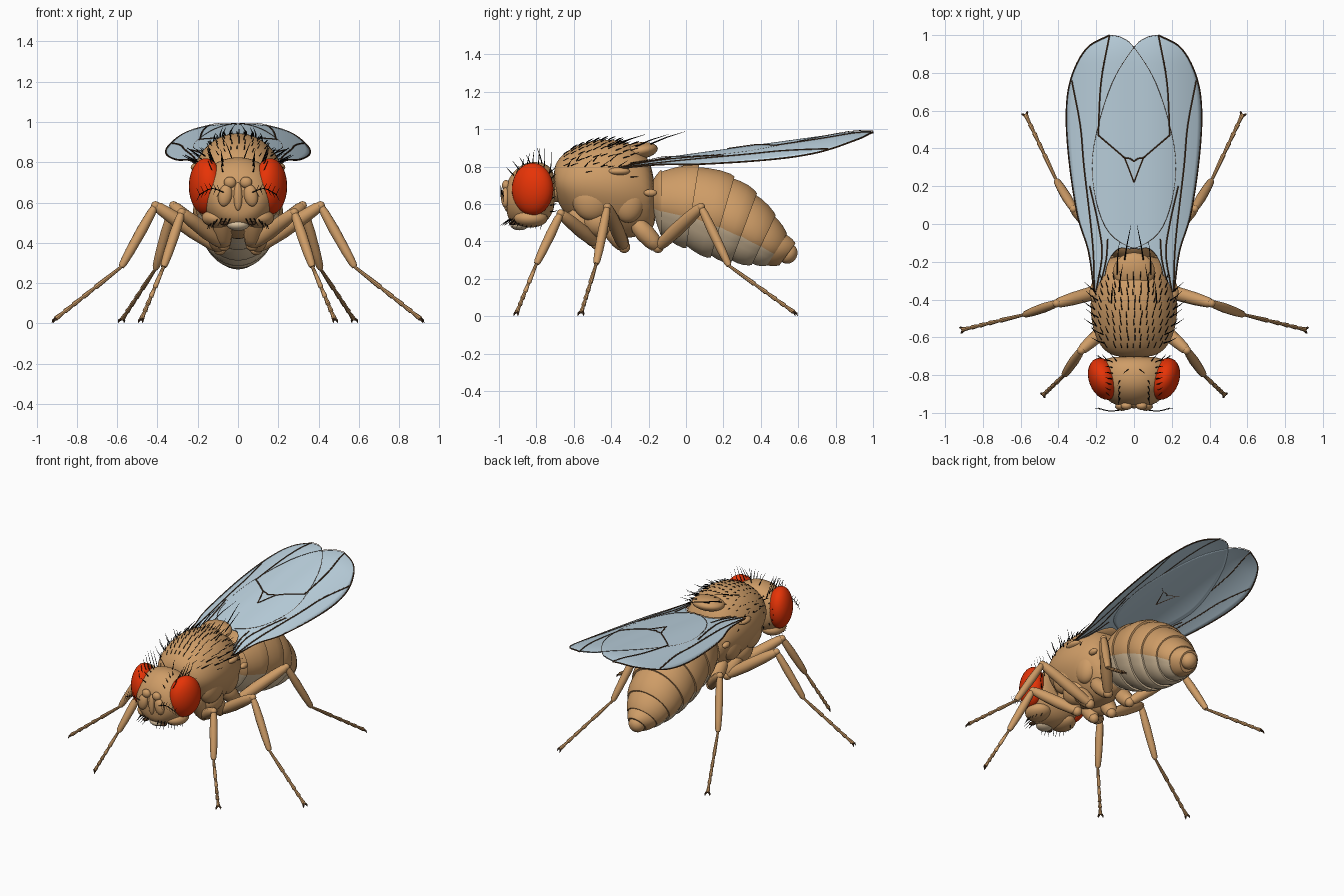
import bpy, bmesh, math, random
from mathutils import Vector, Matrix, Euler
from mathutils.bvhtree import BVHTree

random.seed(4)
default_cube = bpy.data.objects.get("Cube")
if default_cube:
    bpy.data.objects.remove(default_cube, do_unlink=True)


def material(name, r, g, b):
    mat = bpy.data.materials.new(name)
    mat.use_nodes = True
    mat.diffuse_color = (r, g, b, 1)
    mat.node_tree.nodes["Principled BSDF"].inputs["Base Color"].default_value = (r, g, b, 1)
    return mat


TAN = material("tan body", .62, .335, .135)
PALE = material("pale belly", .70, .54, .35)
RED = material("red eye", .84, .035, .002)
WING = material("blue grey wing", .54, .69, .79)
VEIN = material("dark brown vein", .075, .035, .015)
BLACK = material("black bristle", .002, .002, .002)
SIDES = (("left", 1), ("right", -1))


def finish(name, bm, *mats, angle=40, subdivide=0):
    """Turn a bmesh into a smooth shaded object."""
    bmesh.ops.recalc_face_normals(bm, faces=bm.faces)
    mesh = bpy.data.meshes.new(name)
    bm.to_mesh(mesh)
    bm.free()
    obj = bpy.data.objects.new(name, mesh)
    bpy.context.collection.objects.link(obj)
    for mat in mats:
        mesh.materials.append(mat)
    bpy.ops.object.select_all(action='DESELECT')
    obj.select_set(True)
    bpy.context.view_layer.objects.active = obj
    bpy.ops.object.shade_smooth_by_angle(angle=math.radians(angle))
    if subdivide:
        sub = obj.modifiers.new("smooth", 'SUBSURF')
        sub.levels = sub.render_levels = subdivide
    return obj


def skin(bm, rings):
    """Bridge vertex rings and cap both ends."""
    n = len(rings[0])
    rings = [[bm.verts.new(p) for p in ring] for ring in rings]
    faces = []
    for a, b in zip(rings, rings[1:]):
        for i in range(n):
            j = (i + 1) % n
            faces.append((i, bm.faces.new((a[i], a[j], b[j], b[i]))))
    bm.faces.new(rings[0])
    bm.faces.new(rings[-1])
    return faces


BELLY = -.3


def section(yt, zt, yb, zb, width, n=24, scale=1, taper=0, belly=1):
    """Oval ring from a top point, a bottom point and a half width."""
    top, bottom = Vector((0, yt, zt)), Vector((0, yb, zb))
    mid, half = (top + bottom) / 2, (top - bottom) / 2 * scale
    ring = []
    for i in range(n):
        a = math.tau * (i + .5) / n
        s, c = math.sin(a), math.cos(a)
        k = belly if s < BELLY else 1
        w = width * scale * (1 - taper * max(0, -s))
        ring.append(mid + half * s * k + Vector((w * c * k, 0, 0)))
    return ring


def tube(bm, pts, radii, sides=8):
    pts = [Vector(p) for p in pts]
    run = (pts[-1] - pts[0]).normalized()
    ref = Vector((1, 0, 0)) if abs(run.x) < .6 else Vector((0, 1, 0))
    rings = []
    for i, p in enumerate(pts):
        t = pts[min(i + 1, len(pts) - 1)] - pts[max(i - 1, 0)]
        u = t.cross(ref).normalized()
        v = t.cross(u).normalized()
        turn = [math.tau * k / sides for k in range(sides)]
        rings.append([p + (u * math.cos(a) + v * math.sin(a)) * radii[i] for a in turn])
    skin(bm, rings)


def smooth_path(pts, count):
    """Sample a Catmull-Rom curve through the points."""
    pts = [Vector(p) for p in pts]
    pts = [pts[0] * 2 - pts[1]] + pts + [pts[-1] * 2 - pts[-2]]
    out = []
    for k in range(count + 1):
        f = k / count * (len(pts) - 3)
        i = min(int(f), len(pts) - 4)
        t = f - i
        a, b, c, d = pts[i:i + 4]
        out.append((b * 2 + (c - a) * t + (a * 2 - b * 5 + c * 4 - d) * t * t
                    + (b * 3 - a - c * 3 + d) * t ** 3) / 2)
    return out


def flat_path(pts, count):
    return smooth_path([p + (0,) for p in pts], count)


def ellipsoid(name, loc, radii, mat, rot=(0, 0, 0)):
    bm = bmesh.new()
    place = Matrix.LocRotScale(Vector(loc), Euler(rot), Vector(radii))
    bmesh.ops.create_uvsphere(bm, u_segments=28, v_segments=16, radius=1, matrix=place)
    return finish(name, bm, mat)


def loft(name, rows, taper):
    bm = bmesh.new()
    skin(bm, [section(*row, taper=taper) for row in rows])
    return finish(name, bm, TAN, angle=80, subdivide=2)


# Head and thorax
head = loft("head", [(-.70, .74, -.70, .60, .09), (-.715, .79, -.715, .54, .17),
                     (-.76, .825, -.77, .48, .205), (-.84, .83, -.85, .47, .2),
                     (-.90, .80, -.91, .475, .165), (-.95, .74, -.945, .51, .125),
                     (-.965, .68, -.96, .55, .08)], 0)
thorax = loft("thorax", [(-.71, .78, -.70, .64, .09), (-.69, .84, -.66, .56, .16),
                         (-.61, .91, -.58, .48, .215), (-.46, .955, -.46, .43, .24),
                         (-.33, .94, -.33, .41, .23), (-.24, .90, -.22, .43, .19),
                         (-.17, .80, -.15, .48, .14)], .25)
scutellum = ellipsoid("scutellum", (0, -.25, .885), (.11, .1, .045), TAN, (.14, 0, 0))
ellipsoid("neck", (0, -.70, .68), (.08, .06, .07), TAN)
ellipsoid("proboscis", (0, -.89, .49), (.055, .05, .03), PALE)
ellipsoid("face_ridge", (0, -.957, .63), (.022, .02, .07), TAN)

for side, s in SIDES:
    ellipsoid("eye_" + side, (.16 * s, -.82, .68), (.079, .115, .14), RED, (0, 0, -.36 * s))
    ellipsoid("antenna_base_" + side, (.04 * s, -.962, .7), (.03, .022, .028), TAN)
    ellipsoid("antenna_" + side, (.064 * s, -.965, .635), (.034, .024, .055), TAN, (0, -.2 * s, 0))
    ellipsoid("cheek_" + side, (.1 * s, -.83, .525), (.08, .09, .05), TAN)
    ellipsoid("mouth_palp_" + side, (.07 * s, -.925, .497), (.02, .022, .01), VEIN)
    ellipsoid("side_plate_" + side, (.14 * s, -.5, .63), (.07, .11, .12), TAN)
    ellipsoid("lower_plate_" + side, (.1 * s, -.45, .51), (.08, .1, .09), TAN)
    ellipsoid("rear_plate_" + side, (.135 * s, -.31, .62), (.065, .09, .12), TAN)
    ellipsoid("wing_hinge_" + side, (.2 * s, -.36, .775), (.035, .06, .022), TAN)
    ellipsoid("balancer_" + side, (.18 * s, -.19, .66), (.02, .035, .02), TAN)

# Abdomen: overlapping plates with a pale belly
edges = [(-.20, .70, -.16, .50, .10), (-.13, .785, -.13, .42, .17), (.07, .81, 0, .357, .213),
         (.26, .748, .13, .306, .218), (.38, .658, .24, .282, .198), (.48, .54, .35, .27, .16),
         (.54, .44, .43, .268, .11), (.585, .39, .5, .273, .065)]
rings, owner = [], []
for i, (a, b) in enumerate(zip(edges, edges[1:])):
    for t, scale in ((0, .945), (.25, .995), (.6, 1.035), (.88, 1.03), (1, 1)):
        row = [p + (q - p) * t for p, q in zip(a, b)]
        rings.append(section(*row, n=40, scale=scale, taper=.12, belly=.97 if i < 6 else 1))
        owner.append(i)
bm = bmesh.new()
for k, (i, face) in enumerate(skin(bm, rings)):
    low = math.sin(math.tau * (i + 1) / 40) < BELLY
    face.material_index = int(low and owner[k // 40] < 6)
finish("abdomen", bm, TAN, PALE, angle=35)
ellipsoid("abdomen_tip", (0, .545, .335), (.055, .05, .055), TAN, (-.5, 0, 0))

# Legs: hip, coxa end, knee, shin end, foot
legs = {
    "front": ((.09, -.61, .57), (.07, -.48, .39), (.28, -.67, .55), (.37, -.80, .28), (.48, -.905, .02)),
    "middle": ((.12, -.42, .50), (.09, -.33, .37), (.41, -.42, .585), (.58, -.48, .28), (.91, -.56, .02)),
    "hind": ((.1, -.27, .50), (.09, -.15, .37), (.32, .08, .585), (.41, .23, .27), (.575, .58, .02)),
}
swell = ((0, .6), (.12, .85), (.4, 1), (.75, .9), (.95, .72), (1, .5))


def limb(bm, a, b, radius):
    tube(bm, [a.lerp(b, t) for t, r in swell], [radius * r for t, r in swell], 12)


for pair, joints in legs.items():
    for side, s in SIDES:
        hip, coxa, knee, shin, foot = [Vector((x * s, y, z)) for x, y, z in joints]
        bm = bmesh.new()
        limb(bm, hip, coxa, .052)
        bmesh.ops.create_uvsphere(bm, u_segments=12, v_segments=8, radius=.032,
                                  matrix=Matrix.Translation(coxa))
        limb(bm, coxa, knee, .038)
        bmesh.ops.create_uvsphere(bm, u_segments=12, v_segments=8, radius=.022,
                                  matrix=Matrix.Translation(knee))
        limb(bm, knee, shin, .026)
        cuts = (0, .4, .58, .73, .86, 1)
        for t, u in zip(cuts, cuts[1:]):
            ends = [shin.lerp(foot, t), shin.lerp(foot, u - .02), shin.lerp(foot, u)]
            tube(bm, ends, (.008, .0125, .008))
        finish(f"{pair}_leg_{side}", bm, TAN)
        # Claws at the foot
        bm = bmesh.new()
        out = (foot - shin).normalized()
        across = out.cross(Vector((0, 0, 1))).normalized()
        for w in (-1, 1):
            tip = foot + across * w * .016 + out * .014
            tip.z = .002
            tube(bm, [foot - out * .012, foot + across * w * .014 + out * .008, tip], (.009, .006, .001), 5)
        finish(f"{pair}_claws_{side}", bm, VEIN)


# Wings: cambered blades crossing over the back
def wing_point(p, s, lift=0):
    x, y = p[0], p[1]
    droop = max(0, abs(x) - .05) ** 2 + .6 * max(0, y - .85) ** 2
    return Vector((x * s, y, .864 + .137 * y - droop + .014 * x + lift))


leading = ((.21, -.38), (.24, -.15), (.30, .05), (.345, .35), (.358, .6), (.33, .78), (.25, .93), (.13, 1))
trailing = ((.17, -.37), (.14, -.21), (.08, -.13), (0, -.13), (-.12, -.06), (-.19, .08), (-.222, .3),
            (-.19, .52), (-.11, .76), (0, .935), (.065, .987), (.13, 1))
veins = (((.21, -.36), (.22, -.1), (.265, .3), (.285, .52), (.33, .76)),
         ((.2, -.35), (.17, -.16), (.19, .0), (.235, .2)),
         ((.13, 1), (.175, .75), (.19, .47)), ((.19, .47), (.12, .41), (.05, .35)),
         ((.05, .35), (.03, .3), (0, .22)), ((.05, .35), (.02, .345), (0, .33)),
         ((.19, -.36), (.15, -.2), (.14, -.08)))
for side, s in SIDES:
    bm = bmesh.new()
    grid = []
    for a, b in zip(flat_path(leading, 48), flat_path(trailing, 48)):
        grid.append([bm.verts.new(wing_point(a.lerp(b, k / 24), s)) for k in range(25)])
    for r, q in zip(grid, grid[1:]):
        for k in range(24):
            bm.faces.new((r[k], r[k + 1], q[k + 1], q[k]))
    bmesh.ops.remove_doubles(bm, verts=bm.verts, dist=.0005)
    wing = finish("wing_" + side, bm, WING)
    shell = wing.modifiers.new("thickness", 'SOLIDIFY')
    shell.thickness, shell.offset = .002, 0
    # Veins stand out on both faces; the rear rim is a hairline
    bm = bmesh.new()
    lines = [(leading, .0045, 0), (trailing, .0016, .006)] + [(v, .0045, .001) for v in veins]
    for path, radius, lift in lines:
        pts = [wing_point(p, s, lift) for p in flat_path(path, 40)]
        tube(bm, pts, [radius] * len(pts), 6)
    finish("wing_veins_" + side, bm, VEIN)

# Bristles: rays find the skin, then a curved spike leans from it
bpy.context.view_layer.update()
graph = bpy.context.evaluated_depsgraph_get()
bm = bmesh.new()


def bristle(tree, origin, aim, lean, length, radius=.0032):
    root, normal, _, _ = tree.ray_cast(Vector(origin), Vector(aim))
    if root:
        d = (Vector(lean) + normal * .6).normalized() * length
        bend = Vector(lean).normalized() * length * .2
        tube(bm, [root, root + d * .55, root + d + bend], (radius, radius * .75, .0007), 4)


back, skull, shield = [BVHTree.FromObject(o, graph) for o in (thorax, head, scutellum)]
down = (0, 0, -1)
for row in range(10):
    for col in range(-6, 7):
        x = col * .034 + random.uniform(-.006, .006)
        bristle(back, (x, -.655 + row * .04, 2), down, (0, .9, 0), random.uniform(.03, .042), .0028)
for s in (1, -1):
    for x, y, length in ((.09, -.27, .16), (.05, -.19, .17), (.08, -.36, .13), (.12, -.42, .1)):
        bristle(shield if y > -.3 else back, (x * s, y, 2), down, (-.4 * s, 1.4, .1), length, .004)
    for k in range(7):
        bristle(back, (s, -.63 + k * .045, .8 + .03 * (k % 2)), (-s, 0, 0), (.3 * s, .5, .2), .075)
        bristle(skull, (.115 * s, -.91 + k * .03, 2), down, (.1 * s, .5 - k * .12, .5), .07 + .006 * k)
        bristle(skull, (s, -.9 + k * .022, .52), (-s, 0, 0), (.1 * s, -.4, -.5), .05)
        bristle(skull, (s, -.725, .56 + k * .035), (-s, 0, 0), (.3 * s, .2, .3), .04)
    for k in range(4):
        bristle(skull, (.075 * s, -.92 + k * .03, 2), down, (0, -.3, .4), .05)
        bristle(skull, ((.04 + k * .02) * s, -2, .52), (0, 1, 0), (.2 * s, -.5, -.4), .05)
    bristle(skull, (.03 * s, -.77, 2), down, (.3 * s, -.4, .5), .08)
    # Feathered antenna hair
    path = smooth_path([(.07 * s, -.985, .65), (.13 * s, -.99, .67), (.19 * s, -.975, .64)], 6)
    tube(bm, path, [.0025] * 7, 4)
    for p in path[1:]:
        for up in (1, -1):
            tube(bm, [p, p + Vector((.015 * s, 0, .03 * up))], (.0018, .0007), 4)
finish("bristles", bm, BLACK)
